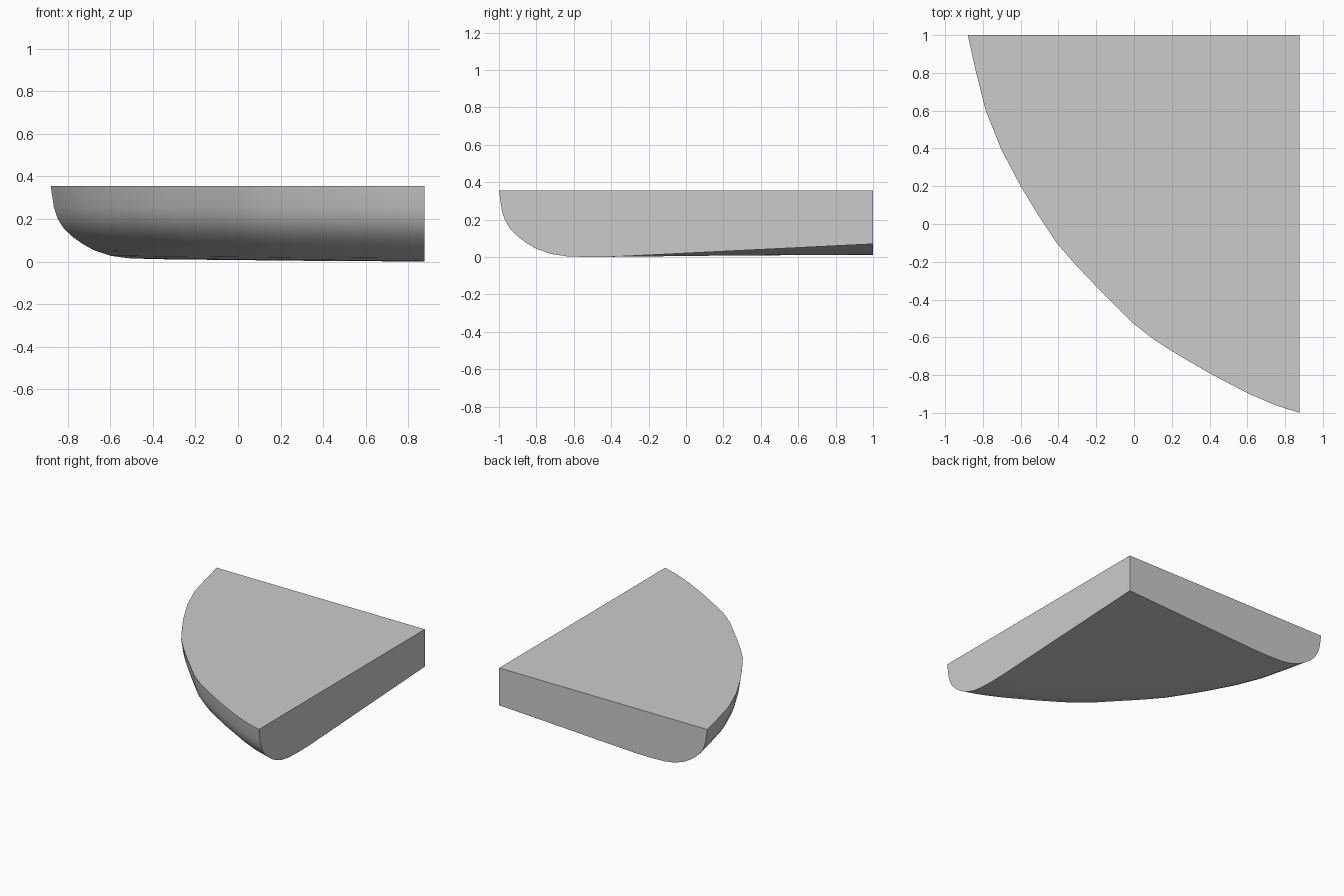
import bpy, bmesh
from mathutils import Vector

cube = bpy.data.objects.get("Cube")
if cube:
    bpy.data.objects.remove(cube, do_unlink=True)

# Single flat colour
grey = bpy.data.materials.new("light_grey")
grey.use_nodes = True
colour = (0.6, 0.6, 0.6, 1)
grey.diffuse_color = colour
grey.node_tree.nodes["Principled BSDF"].inputs["Base Color"].default_value = colour

HEIGHT = 0.355
corner = Vector((0.877, 1.0))

# Curved rim seen in plan, from the back edge round to the front edge
rim = [(-.88, 1), (-.84, .82), (-.785, .6), (-.705, .4), (-.6, .2), (-.515, .06),
       (-.41, -.1), (-.31, -.215), (-.2, -.33), (-.1, -.43), (0, -.53), (.11, -.615),
       (.22, -.685), (.4, -.79), (.6, -.895), (.75, -.96), (.877, -1)]

# Rounded wall section: inset towards the corner, height
section = [(0, HEIGHT), (.015, .25), (.033, .195), (.06, .15), (.1, .11), (.15, .073),
           (.2, .044), (.28, .016), (.36, .004), (.47, 0), (.6, .001)]

bm = bmesh.new()
rings = []
for inset, height in section:
    ring = []
    for i, point in enumerate(rim):
        spoke = corner - Vector(point)
        p = Vector(point) + spoke.normalized() * inset
        lift = 0.012 * (1 - i / (len(rim) - 1)) * (1 - height / HEIGHT)
        ring.append(bm.verts.new((p.x, p.y, height + lift)))
    rings.append(ring)
top_corner = bm.verts.new((corner.x, corner.y, HEIGHT))
bottom_corner = bm.verts.new((corner.x, corner.y, 0.07))

# Rounded wall
for upper, lower in zip(rings, rings[1:]):
    for i in range(len(rim) - 1):
        bm.faces.new((upper[i], lower[i], lower[i + 1], upper[i + 1]))

# Shallow dished underside
last = rings[-1]
for a, b in zip(last, last[1:]):
    bm.faces.new((a, bottom_corner, b))

# Flat top and the two straight cut sides
bm.faces.new([top_corner] + rings[0])
for end in (0, -1):
    bm.faces.new([top_corner] + [r[end] for r in rings] + [bottom_corner])
bmesh.ops.recalc_face_normals(bm, faces=bm.faces)

mesh = bpy.data.meshes.new("quarter_slab")
bm.to_mesh(mesh)
bm.free()
mesh.materials.append(grey)
slab = bpy.data.objects.new("quarter_slab", mesh)
bpy.context.collection.objects.link(slab)

# Smooth rounded wall, crisp cut edges
bpy.ops.object.select_all(action='DESELECT')
slab.select_set(True)
bpy.context.view_layer.objects.active = slab
bpy.ops.object.shade_smooth_by_angle(angle=0.6)
